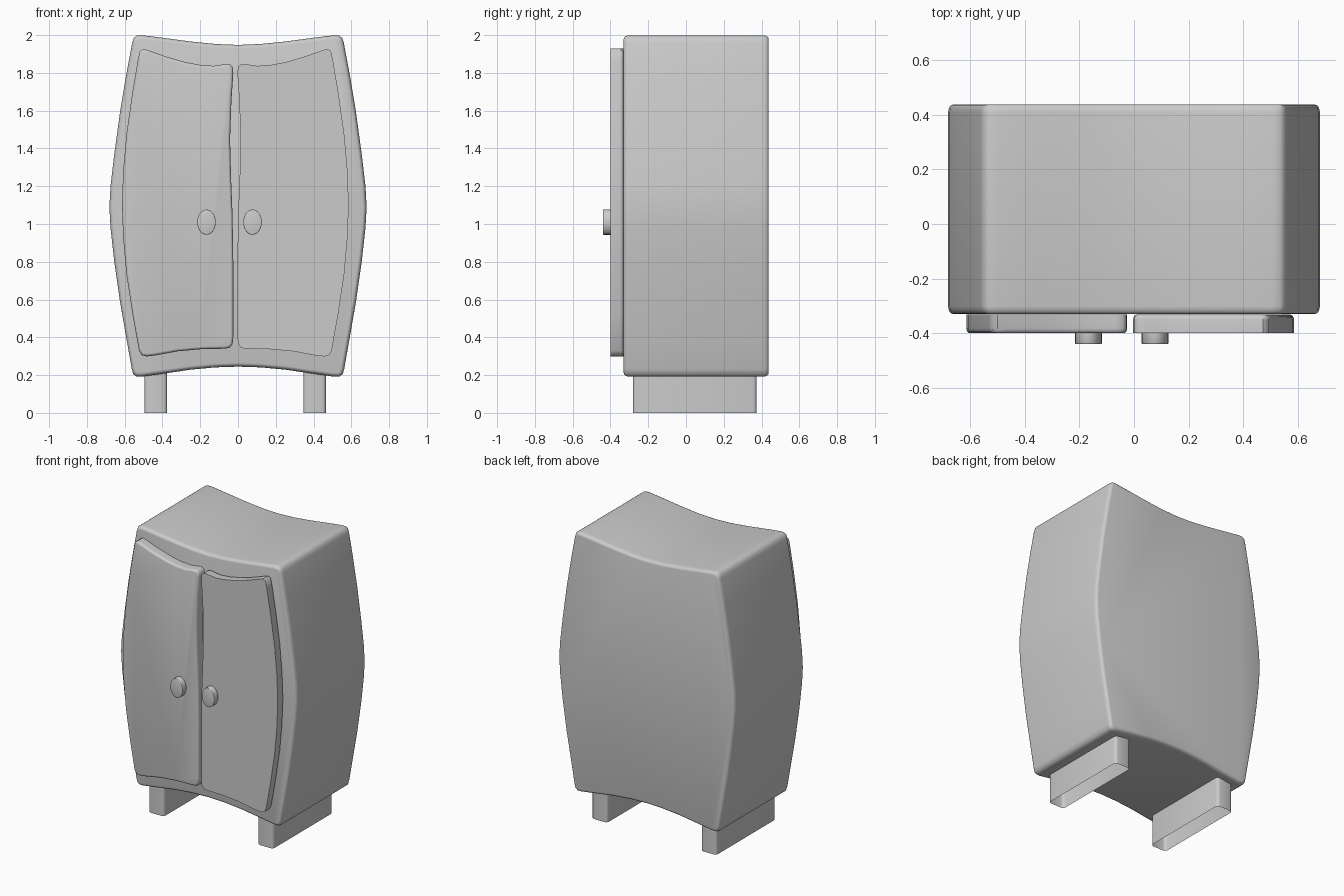
import bpy, bmesh, math
from mathutils import Vector

if "Cube" in bpy.data.objects:
    bpy.data.objects.remove(bpy.data.objects["Cube"])


def finish(name, bm, angle=50):
    """Turn a bmesh into a smooth-shaded object."""
    bmesh.ops.recalc_face_normals(bm, faces=bm.faces[:])
    mesh = bpy.data.meshes.new(name)
    bm.to_mesh(mesh)
    bm.free()
    obj = bpy.data.objects.new(name, mesh)
    bpy.context.collection.objects.link(obj)
    bpy.ops.object.select_all(action='DESELECT')
    obj.select_set(True)
    bpy.context.view_layer.objects.active = obj
    bpy.ops.object.shade_smooth_by_angle(angle=math.radians(angle))
    return obj


def inset(pts, d):
    """Shrink a closed outline by d with mitred corners."""
    n = len(pts)
    v = [Vector(p) for p in pts]
    area = sum(v[i - 1].x * v[i].y - v[i].x * v[i - 1].y for i in range(n))
    s = 1 if area > 0 else -1
    out = []
    for i in range(n):
        a = (v[i] - v[i - 1]).normalized()
        b = (v[(i + 1) % n] - v[i]).normalized()
        na, nb = Vector((-a.y, a.x)) * s, Vector((-b.y, b.x)) * s
        out.append(v[i] + (na + nb) * d / (1 + na.dot(nb)))
    return out


def panel(name, pts, y0, y1, front=(0, 0), back=(0, 0), steps=4):
    """Extrude an x-z outline along y; front/back = (inset, depth) of rounding."""
    prof = []
    for (d, h), y, sign in ((front, y0, 1), (back, y1, -1)):
        arc = [(0, y)] if d == 0 else [
            (d * (1 - math.sin(t)), y + sign * h * (1 - math.cos(t)))
            for t in (math.pi / 2 * k / steps for k in range(steps + 1))]
        prof += arc if sign == 1 else arc[::-1]
    bm = bmesh.new()
    rings = [[bm.verts.new((p[0], y, p[1])) for p in inset(pts, d)] for d, y in prof]
    n = len(pts)
    for r, q in zip(rings, rings[1:]):
        for i in range(n):
            j = (i + 1) % n
            bm.faces.new((r[i], r[j], q[j], q[i]))
    bm.faces.new(rings[0])
    bm.faces.new(rings[-1])
    return finish(name, bm)


# Cabinet body: bulging sides, dipped top and arched underside
half = [(0.12, 1.953), (0.25, 1.966), (0.40, 1.986), (0.505, 1.999), (0.535, 1.998),
        (0.552, 1.985), (0.56, 1.96), (0.59, 1.80), (0.625, 1.59), (0.655, 1.37),
        (0.675, 1.20), (0.681, 1.09), (0.675, 0.98), (0.655, 0.80), (0.625, 0.59),
        (0.59, 0.39), (0.562, 0.23), (0.554, 0.205), (0.536, 0.192), (0.505, 0.192),
        (0.40, 0.207), (0.25, 0.229), (0.12, 0.241)]
body = [(0, 1.948)] + half + [(0, 0.245)] + [(-x, z) for x, z in reversed(half)]
panel("cabinet_body", body, -0.33, 0.438, (0.02, 0.03), (0.02, 0.03))

# Doors: the right one is the left one turned round, so its rounded side faces back
door = [(-0.50, 1.928), (-0.47, 1.918), (-0.38, 1.886), (-0.28, 1.857), (-0.20, 1.842),
        (-0.13, 1.837), (-0.07, 1.846), (-0.043, 1.845), (-0.028, 1.832), (-0.025, 1.80),
        (-0.035, 1.65), (-0.042, 1.45), (-0.037, 1.25), (-0.029, 1.05), (-0.025, 0.80),
        (-0.025, 0.40), (-0.029, 0.365), (-0.043, 0.345), (-0.07, 0.34), (-0.20, 0.337),
        (-0.32, 0.326), (-0.44, 0.304), (-0.485, 0.299), (-0.51, 0.306), (-0.524, 0.33),
        (-0.558, 0.52), (-0.59, 0.73), (-0.608, 0.93), (-0.614, 1.10), (-0.608, 1.28),
        (-0.59, 1.48), (-0.56, 1.69), (-0.53, 1.87), (-0.52, 1.915)]
panel("left_door", door, -0.40, -0.332, front=(0.014, 0.018))
panel("right_door", [(-0.028 - x, z) for x, z in door], -0.40, -0.332, back=(0.014, 0.018))

# Oval door knobs
oval = [(0.049 * math.cos(a), 0.067 * math.sin(a))
        for a in (2 * math.pi * k / 24 for k in range(24))]
for side, cx in (("left", -0.167), ("right", 0.077)):
    panel(side + "_knob", [(cx + x, 1.01 + z) for x, z in oval], -0.44, -0.398,
          front=(0.004, 0.003), steps=2)

# Runner legs: long rounded blocks, open underneath
for side, x0 in (("left", -0.495), ("right", 0.346)):
    bm = bmesh.new()
    bmesh.ops.create_cube(bm, size=1)
    for v in bm.verts:
        v.co = (x0 + 0.06 + v.co.x * 0.12, 0.047 + v.co.y * 0.655, (v.co.z + 0.5) * 0.235)
    upright = [e for e in bm.edges if abs(e.verts[0].co.z - e.verts[1].co.z) > 0.1]
    bmesh.ops.bevel(bm, geom=upright, offset=0.02, segments=3, profile=0.5, affect='EDGES')
    bm.normal_update()
    under = [f for f in bm.faces if f.calc_center_median().z < 0.01]
    finish(side + "_leg", bm) if not under else (
        bmesh.ops.delete(bm, geom=under, context='FACES_ONLY'), finish(side + "_leg", bm))
